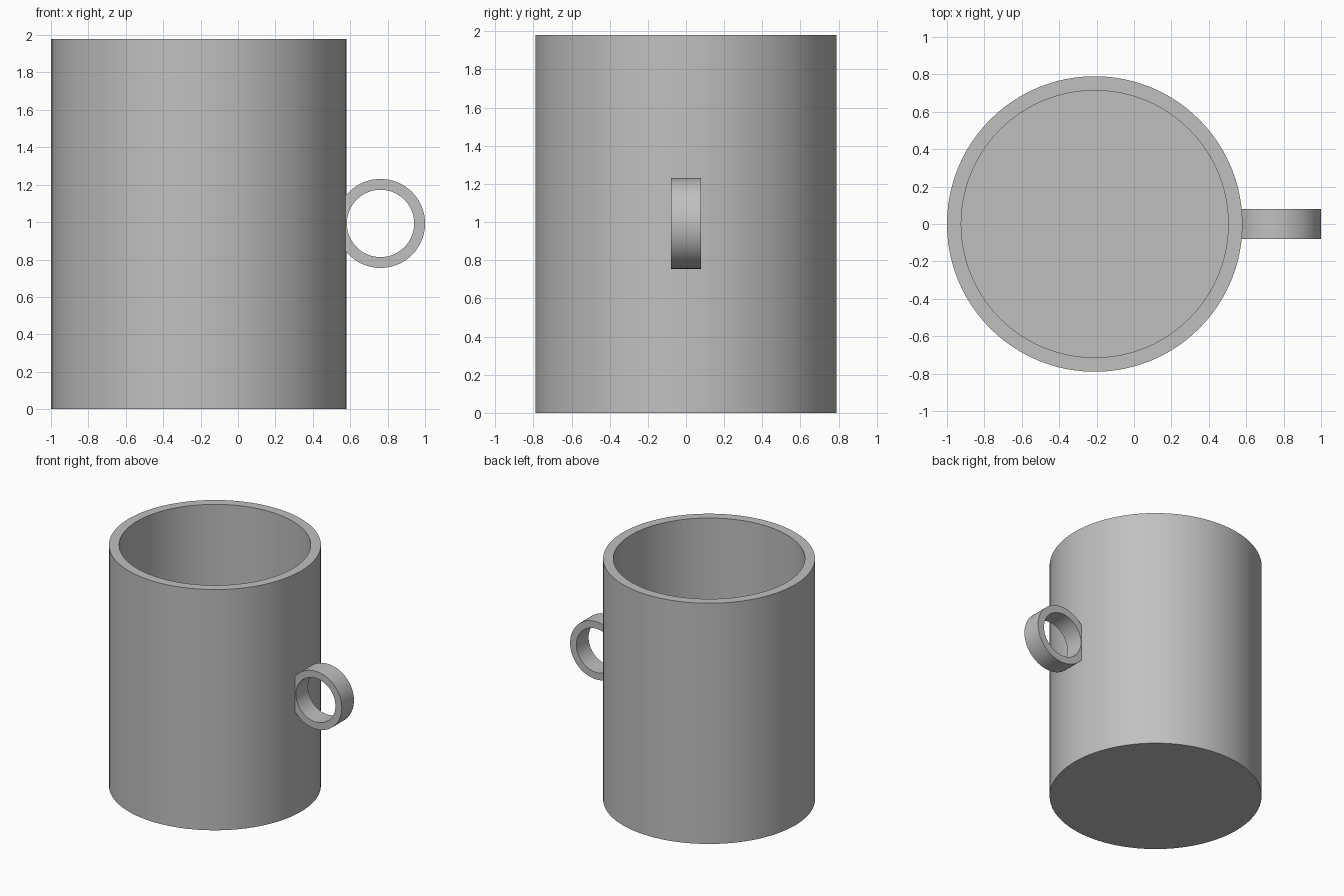
import bpy
import bmesh
import math
from mathutils import Matrix

cube = bpy.data.objects.get("Cube")
if cube:
    bpy.data.objects.remove(cube, do_unlink=True)

# One plain grey for the whole mug
grey = bpy.data.materials.new("plain grey")
grey.use_nodes = True
color = (0.53, 0.53, 0.53, 1.0)
grey.diffuse_color = color
grey.node_tree.nodes["Principled BSDF"].inputs["Base Color"].default_value = color


def lathe(name, profile, sides, closed, matrix):
    """Revolve a (radius, height) profile around local z; open ends get flat caps."""
    bm = bmesh.new()
    rings = []
    for radius, height in profile:
        angles = [math.tau * i / sides for i in range(sides)]
        rings.append([bm.verts.new((radius * math.cos(a), radius * math.sin(a), height))
                      for a in angles])
    pairs = list(zip(rings, rings[1:]))
    if closed:
        pairs.append((rings[-1], rings[0]))
    else:
        bm.faces.new(rings[0])
        bm.faces.new(rings[-1])
    for low, high in pairs:
        for i in range(sides):
            j = (i + 1) % sides
            bm.faces.new((low[i], low[j], high[j], high[i]))
    bm.transform(matrix)
    bmesh.ops.recalc_face_normals(bm, faces=bm.faces)
    mesh = bpy.data.meshes.new(name)
    bm.to_mesh(mesh)
    bm.free()
    mesh.materials.append(grey)
    obj = bpy.data.objects.new(name, mesh)
    bpy.context.collection.objects.link(obj)
    bpy.ops.object.select_all(action='DESELECT')
    obj.select_set(True)
    bpy.context.view_layer.objects.active = obj
    bpy.ops.object.shade_smooth_by_angle(angle=math.radians(30))
    return obj


# Cup: straight outer wall, flat rim, inner wall and floor
outer, inner, height, floor = 0.79, 0.714, 1.98, 0.08
lathe("cup_body", [(outer, 0), (outer, height), (inner, height), (inner, floor)],
      96, False, Matrix.Translation((-0.21, 0, 0)))

# Handle: a flat-sided ring partly sunk into the wall
ring_outer, ring_inner, half = 0.238, 0.18, 0.079
lathe("ring_handle", [(ring_outer, -half), (ring_outer, half),
                      (ring_inner, half), (ring_inner, -half)],
      64, True, Matrix.Translation((0.762, 0, 0.993)) @ Matrix.Rotation(math.pi / 2, 4, 'X'))
